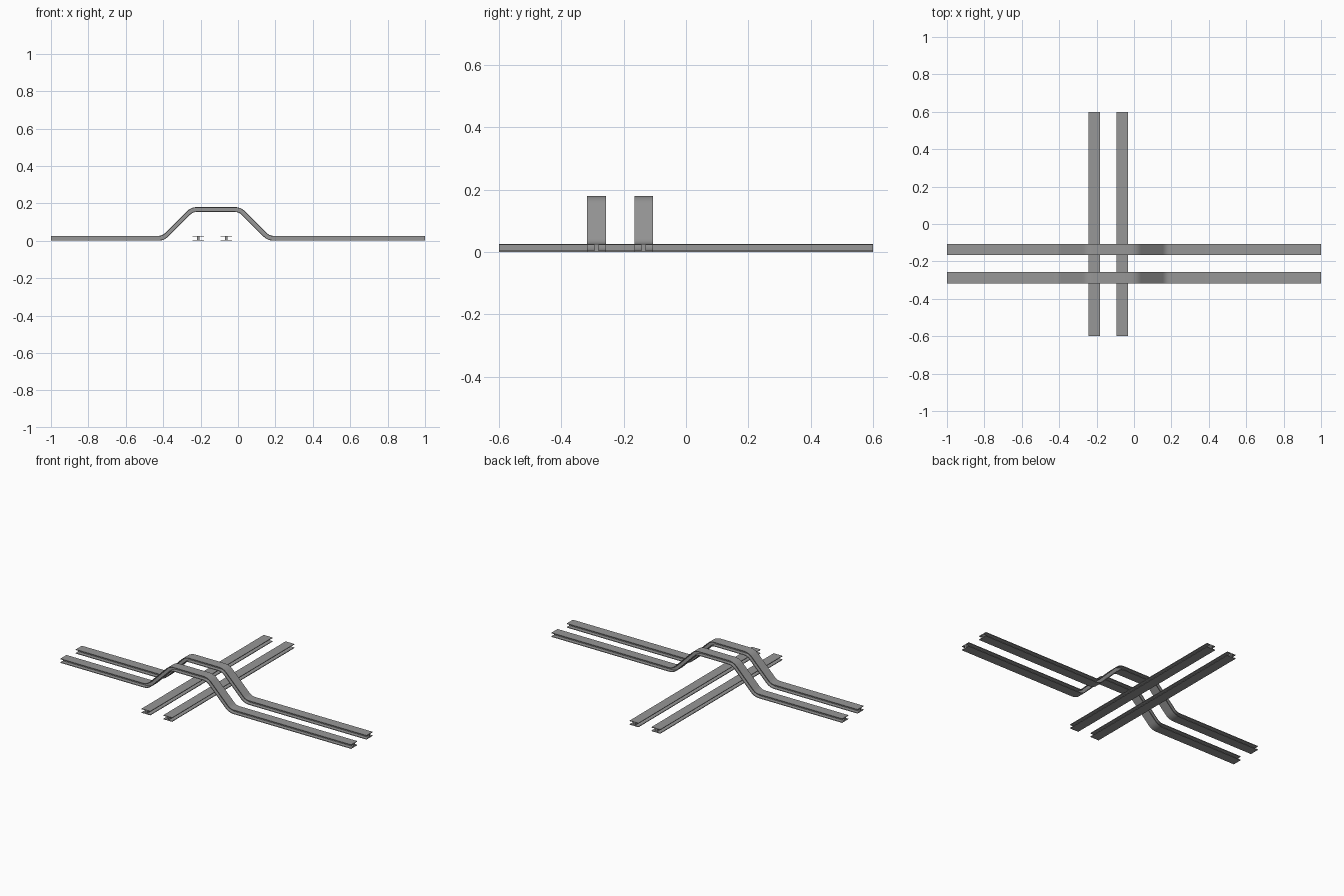
import bpy, bmesh, math
from mathutils import Vector

cube = bpy.data.objects.get("Cube")
if cube:
    bpy.data.objects.remove(cube, do_unlink=True)

# Single steel colour
steel = bpy.data.materials.new("steel_grey")
steel.use_nodes = True
GREY = (0.31, 0.31, 0.31, 1)
steel.diffuse_color = GREY
steel.node_tree.nodes["Principled BSDF"].inputs["Base Color"].default_value = GREY

WIDTH, HEIGHT = 0.06, 0.026
FLANGE, WEB = 0.004, 0.012


def beam_section():
    """Closed outline of an I-section: (sideways, upward) pairs."""
    w, h, t = WIDTH / 2, HEIGHT / 2, WEB / 2
    f = h - FLANGE
    right = [(w, -h), (w, -f), (t, -f), (t, f), (w, f), (w, h)]
    return right + [(-s, u) for s, u in reversed(right)]


def rounded_path(corners, cut=0.028, steps=6):
    """Replace each inner corner with a short curve."""
    pts = [corners[0]]
    for a, b, c in zip(corners, corners[1:], corners[2:]):
        start = b + (a - b).normalized() * cut
        end = b + (c - b).normalized() * cut
        for i in range(steps + 1):
            t = i / steps
            pts.append(start * (1 - t) ** 2 + b * 2 * t * (1 - t) + end * t * t)
    return pts + [corners[-1]]


def make_beam(name, path):
    """Sweep the I-section along a path lying in a vertical plane."""
    bm = bmesh.new()
    rings = []
    side = Vector((0, 0, 1)).cross(path[-1] - path[0]).normalized()
    for i, p in enumerate(path):
        before = (p - path[max(i - 1, 0)]).normalized()
        after = (path[min(i + 1, len(path) - 1)] - p).normalized()
        up = (before + after).normalized().cross(side)
        rings.append([bm.verts.new(p + side * s + up * u) for s, u in beam_section()])
    for a, b in zip(rings, rings[1:]):
        for j in range(len(a)):
            k = (j + 1) % len(a)
            bm.faces.new((a[j], a[k], b[k], b[j]))
    bm.faces.new(rings[0])
    bm.faces.new(rings[-1])
    bmesh.ops.recalc_face_normals(bm, faces=bm.faces)
    mesh = bpy.data.meshes.new(name)
    bm.to_mesh(mesh)
    bm.free()
    mesh.materials.append(steel)
    obj = bpy.data.objects.new(name, mesh)
    bpy.context.collection.objects.link(obj)
    bpy.ops.object.select_all(action="DESELECT")
    obj.select_set(True)
    bpy.context.view_layer.objects.active = obj
    bpy.ops.object.shade_smooth_by_angle(angle=math.radians(30))


LOW, HIGH = HEIGHT / 2, 0.167
MIDDLE, RISE = -0.118, HIGH - LOW

# Two straight beams running front to back
for name, x in (("right_lower_beam", -0.213), ("left_lower_beam", -0.063)):
    make_beam(name, [Vector((x, -0.6, LOW)), Vector((x, 0.6, LOW))])

# Two beams running side to side, bridging over the straight pair
bridge = [(-1, LOW), (MIDDLE - 0.128 - RISE, LOW), (MIDDLE - 0.128, HIGH),
          (MIDDLE + 0.128, HIGH), (MIDDLE + 0.128 + RISE, LOW), (1, LOW)]
for name, y in (("front_bridge_beam", -0.287), ("back_bridge_beam", -0.136)):
    make_beam(name, rounded_path([Vector((x, y, z)) for x, z in bridge]))
